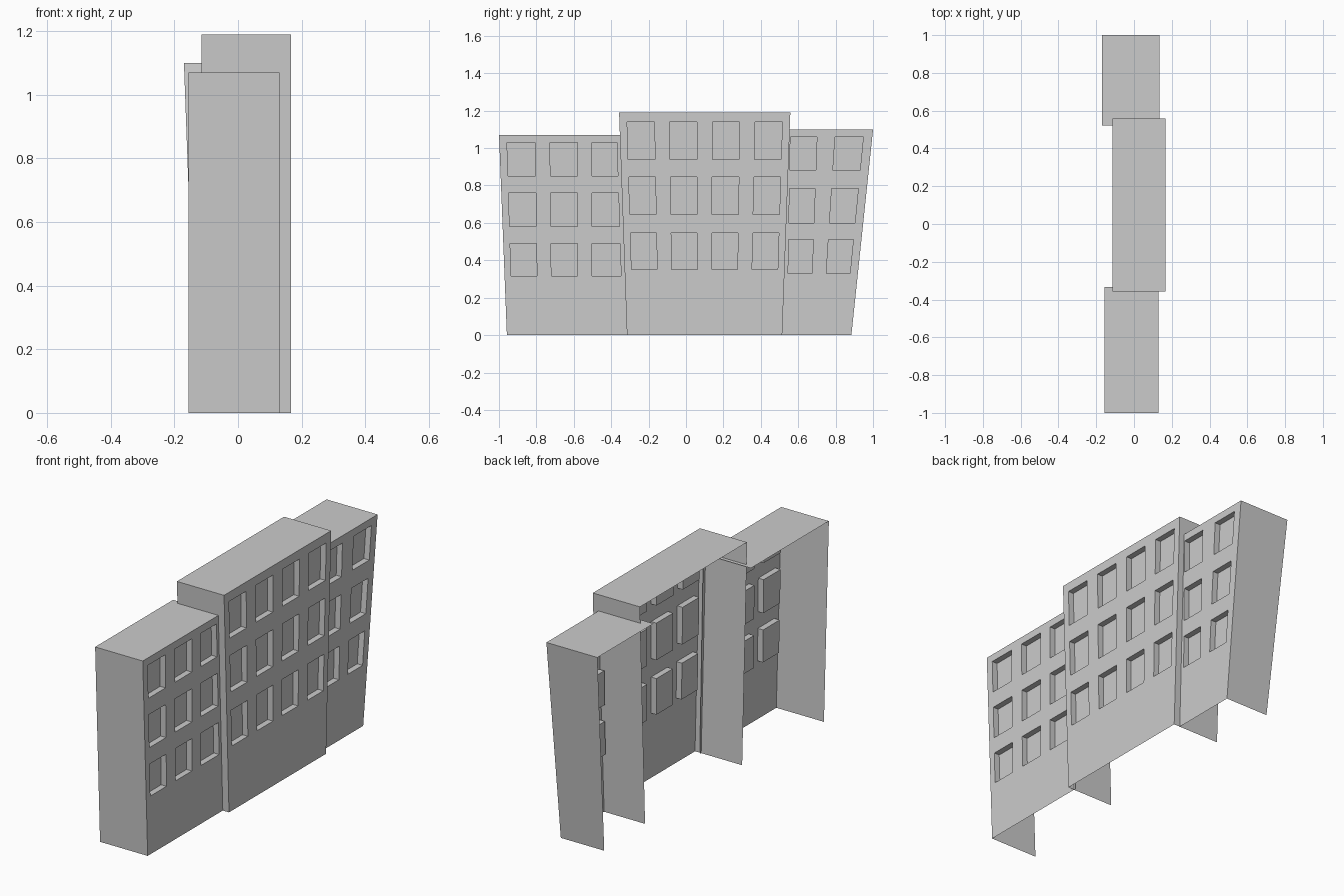
import bpy, bmesh

if "Cube" in bpy.data.objects:
    bpy.data.objects.remove(bpy.data.objects["Cube"])

RECESS = 0.032  # depth of the window niches


def facade_block(name, height, rows, upper, lower, front, back, end_walls):
    """Open-backed building shell facing +x.
    rows: z of window sills/heads, bottom up. upper/lower: y of the column lines
    (edge, window sides..., edge) at the top window head and lowest sill.
    front/back: x at (bottom, top). end_walls: which of 'min', 'max' ends are closed."""
    bm = bmesh.new()
    zs = [0.0] + rows + [height]
    n = len(upper)

    def y_at(i, z):
        t = (z - rows[0]) / (rows[-1] - rows[0])
        return lower[i] + (upper[i] - lower[i]) * t

    def point(i, z, side, dx=0.0):
        x = side[0] + (side[1] - side[0]) * z / height
        return (x + dx, y_at(i, z), z)

    def quad(*pts):
        bm.faces.new([bm.verts.new(p) for p in pts])

    # Front wall with recessed windows
    for r in range(len(zs) - 1):
        for c in range(n - 1):
            cell = [(c, zs[r]), (c + 1, zs[r]), (c + 1, zs[r + 1]), (c, zs[r + 1])]
            outer = [point(i, z, front) for i, z in cell]
            if r % 2 and c % 2:
                inner = [point(i, z, front, -RECESS) for i, z in cell]
                quad(*inner)
                for k in range(4):
                    m = (k + 1) % 4
                    quad(outer[k], outer[m], inner[m], inner[k])
            else:
                quad(*outer)

    # Roof
    last = n - 1
    quad(point(0, height, back), point(0, height, front),
         point(last, height, front), point(last, height, back))

    # End walls
    if 'min' in end_walls:
        quad(point(0, 0, back), point(0, 0, front),
             point(0, height, front), point(0, height, back))
    if 'max' in end_walls:
        quad(point(last, 0, front), point(last, 0, back),
             point(last, height, back), point(last, height, front))

    bmesh.ops.remove_doubles(bm, verts=bm.verts, dist=1e-5)
    # Merge coplanar wall cells
    bmesh.ops.dissolve_limit(bm, angle_limit=0.002, verts=bm.verts, edges=bm.edges)
    mesh = bpy.data.meshes.new(name)
    bm.to_mesh(mesh)
    bm.free()
    obj = bpy.data.objects.new(name, mesh)
    bpy.context.collection.objects.link(obj)
    return obj


def even_columns(y0, y1, count, margin, width):
    """Evenly spaced window sides between two wall edges (fractions of the width)."""
    step = (1 - 2 * margin - width) / (count - 1)
    us = [0] + [margin + i * step + s for i in range(count) for s in (0, width)] + [1]
    return [y0 + (y1 - y0) * u for u in us]


# Left building
facade_block("left_building", 1.07, [0.315, 0.49, 0.58, 0.76, 0.85, 1.03],
             [-0.998, -0.957, -0.807, -0.727, -0.58, -0.503, -0.37, -0.332],
             [-0.97, -0.935, -0.797, -0.72, -0.58, -0.503, -0.347, -0.312],
             (0.13, 0.13), (-0.155, -0.155), {'min'})

# Taller middle building
facade_block("middle_building", 1.19, [0.35, 0.545, 0.645, 0.845, 0.94, 1.14],
             even_columns(-0.356, 0.556, 4, 0.045, 0.16),
             even_columns(-0.328, 0.527, 4, 0.043, 0.16),
             (0.167, 0.167), (-0.115, -0.115), {'min', 'max'})

# Right building, leaning outward
facade_block("right_building", 1.10, [0.33, 0.51, 0.60, 0.785, 0.88, 1.06],
             [0.52, 0.558, 0.70, 0.797, 0.948, 0.996],
             [0.512, 0.546, 0.674, 0.75, 0.877, 0.919],
             (0.13, 0.135), (-0.13, -0.17), {'max'})
